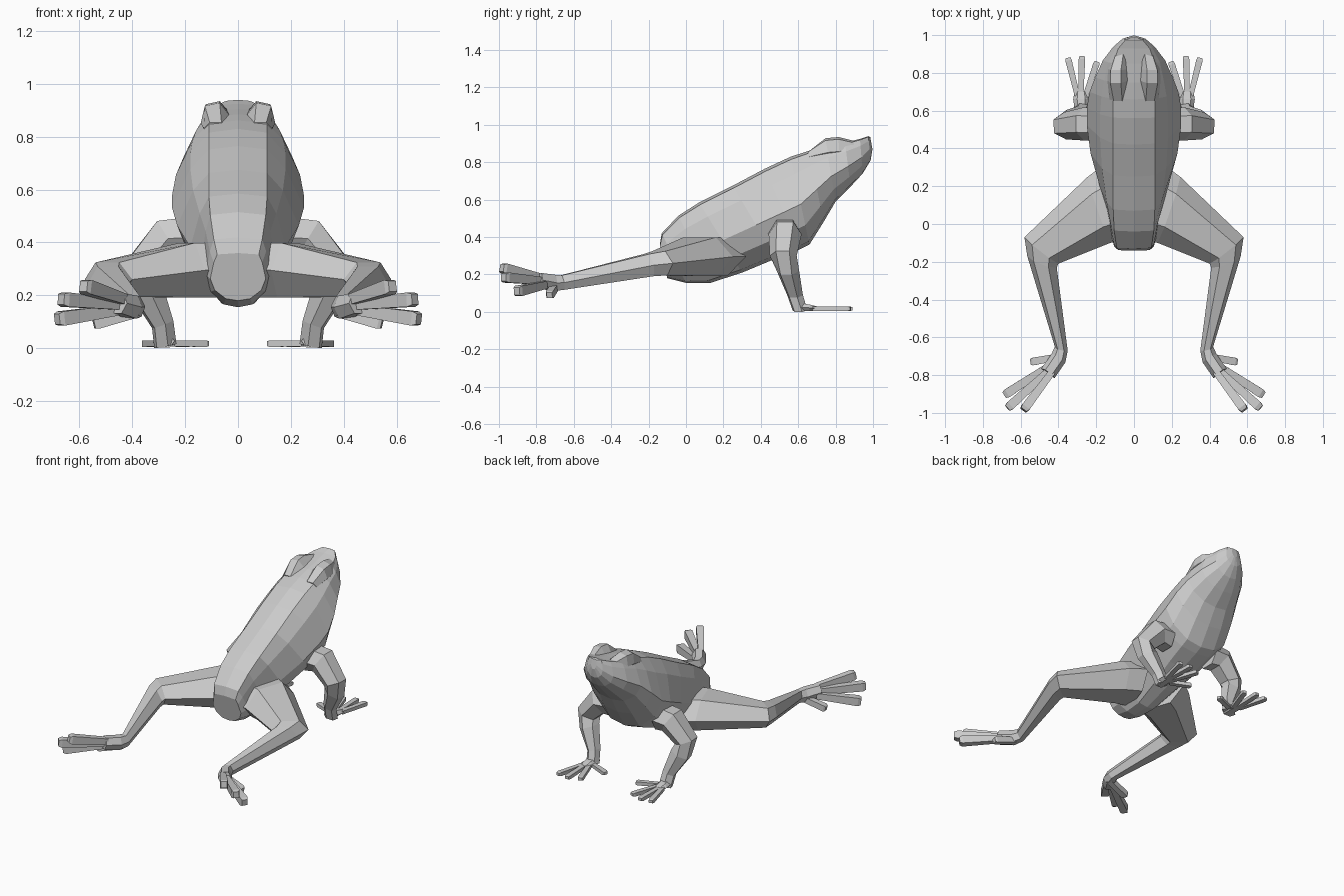
import bpy, bmesh, math
from mathutils import Vector

skin = bpy.data.materials.new("grey_skin")
skin.diffuse_color = (0.6, 0.6, 0.6, 1)


def loft(name, rings):
    """Skin closed rings of points, cap both ends, flat shaded."""
    bm = bmesh.new()
    vr = [[bm.verts.new(p) for p in r] for r in rings]
    n = len(vr[0])
    for a, b in zip(vr, vr[1:]):
        for i in range(n):
            bm.faces.new((a[i], a[(i + 1) % n], b[(i + 1) % n], b[i]))
    bm.faces.new(vr[0])
    bm.faces.new(vr[-1])
    bmesh.ops.recalc_face_normals(bm, faces=bm.faces)
    me = bpy.data.meshes.new(name)
    bm.to_mesh(me)
    bm.free()
    me.materials.append(skin)
    ob = bpy.data.objects.new(name, me)
    bpy.context.collection.objects.link(ob)
    return ob


def limb(name, path, n=6):
    """path: (centre, horizontal half-width vector, thickness); made on both sides."""
    cs = [Vector(p[0]) for p in path]
    turn, grow = (math.pi / 4, math.sqrt(2)) if n == 4 else (0, 1)
    for side, s in (("right", 1), ("left", -1)):
        rings = []
        for k, (c, h, v) in enumerate(path):
            c, h = Vector(c), Vector(h) * grow
            t = cs[min(k + 1, len(cs) - 1)] - cs[max(k - 1, 0)]
            w = h.cross(t).normalized() * v * grow
            angles = [turn + 2 * math.pi * i / n for i in range(n)]
            pts = [c + h * math.cos(a) + w * math.sin(a) for a in angles]
            rings.append([(p.x * s, p.y, p.z) for p in pts])
        loft(f"{side}_{name}", rings)


def digit(name, a, b, base, tip):
    """Slim square toe, wider at the tip; base and tip are (half width, half height)."""
    a, b = Vector(a), Vector(b)
    h = (b - a).cross(Vector((0, 0, 1))).normalized()
    limb(name, [(a, h * base[0], base[1]), (a.lerp(b, 0.93), h * tip[0], tip[1]),
                (b, h * tip[0] * 0.75, tip[1] * 0.75)], 4)


# Body: slanted sections (top y, top z, bottom y, bottom z, half width)
sections = [
    (-0.14, 0.36, -0.10, 0.18, 0.105), (-0.13, 0.42, 0.0, 0.155, 0.122),
    (-0.04, 0.515, 0.13, 0.155, 0.14), (0.07, 0.585, 0.30, 0.21, 0.18),
    (0.25, 0.675, 0.48, 0.285, 0.23), (0.42, 0.765, 0.61, 0.335, 0.25),
    (0.56, 0.83, 0.66, 0.36, 0.25), (0.66, 0.862, 0.735, 0.48, 0.235),
    (0.75, 0.885, 0.80, 0.59, 0.205), (0.85, 0.905, 0.88, 0.67, 0.165),
    (0.93, 0.925, 0.945, 0.74, 0.11), (0.975, 0.94, 0.987, 0.81, 0.06),
    (0.985, 0.935, 0.997, 0.87, 0.02),
]
body = []
for ty, tz, by, bz, w in sections:
    ridge = min(0.11, 0.75 * w)
    half = [(0, 0), (ridge, 0.03), ((ridge + w) / 2, 0.2), (w, 0.54),
            (0.84 * w, 0.78), (0.44 * w, 0.96), (0, 1)]
    ring = half + [(-x, t) for x, t in half[-2:0:-1]]
    body.append([(x, ty + (by - ty) * t, tz + (bz - tz) * t) for x, t in ring])
loft("body", body)

# Brow ridges over the eyes, blended into the head
limb("brow", [((0.085, 0.66, 0.83), (0.045, 0, 0), 0.03),
              ((0.085, 0.76, 0.865), (0.056, 0, -0.012), 0.07),
              ((0.083, 0.82, 0.87), (0.054, 0, -0.012), 0.07),
              ((0.07, 0.90, 0.88), (0.04, 0, -0.01), 0.035)])

# Hind legs: thigh, knee, shin, ankle, sole
limb("hind_leg", [((0.08, 0.12, 0.295), (0.07, 0.2, 0), 0.12),
                  ((0.185, 0.075, 0.295), (0.06, 0.175, 0), 0.12),
                  ((0.49, -0.14, 0.26), (0.09, 0.07, 0), 0.075),
                  ((0.487, -0.20, 0.25), (0.078, 0.03, 0), 0.07),
                  ((0.385, -0.66, 0.157), (0.034, 0.01, 0), 0.045),
                  ((0.40, -0.71, 0.155), (0.037, 0.022, 0), 0.05),
                  ((0.455, -0.79, 0.17), (0.035, 0.025, 0), 0.045)])
for i, tip in enumerate([(0.585, -0.985, 0.235), (0.67, -0.975, 0.185), (0.685, -0.905, 0.11)]):
    digit(f"hind_toe_{i + 1}", (0.435 + 0.01 * i, -0.785 + 0.015 * i, 0.185 - 0.02 * i), tip,
          (0.018, 0.02), (0.024, 0.027))
digit("hind_inner_toe", (0.38, -0.70, 0.135), (0.545, -0.73, 0.09), (0.018, 0.018), (0.02, 0.02))

# Front legs: shoulder, upper arm, elbow, forearm, wrist
limb("front_leg", [((0.17, 0.525, 0.42), (0, 0.088, 0), 0.09),
                   ((0.265, 0.53, 0.415), (0, 0.088, 0), 0.09),
                   ((0.365, 0.52, 0.30), (0.005, 0.072, 0), 0.075),
                   ((0.345, 0.545, 0.22), (0.01, 0.06, 0), 0.068),
                   ((0.285, 0.583, 0.09), (0.01, 0.042, 0), 0.045),
                   ((0.275, 0.61, 0.008), (0.01, 0.04, 0), 0.045)])
limb("hand", [((0.275, 0.58, 0.027), (0.035, 0, 0), 0.028),
              ((0.28, 0.66, 0.022), (0.042, 0, 0), 0.02),
              ((0.28, 0.70, 0.018), (0.035, 0, 0), 0.013)])
for i, tip in enumerate([(0.35, 0.88, 0.017), (0.275, 0.89, 0.017), (0.195, 0.86, 0.017), (0.115, 0.70, 0.017)]):
    digit(f"front_toe_{i + 1}", (0.30 - 0.018 * i, 0.68 - 0.012 * i, 0.017), tip,
          (0.014, 0.011), (0.017, 0.012))
